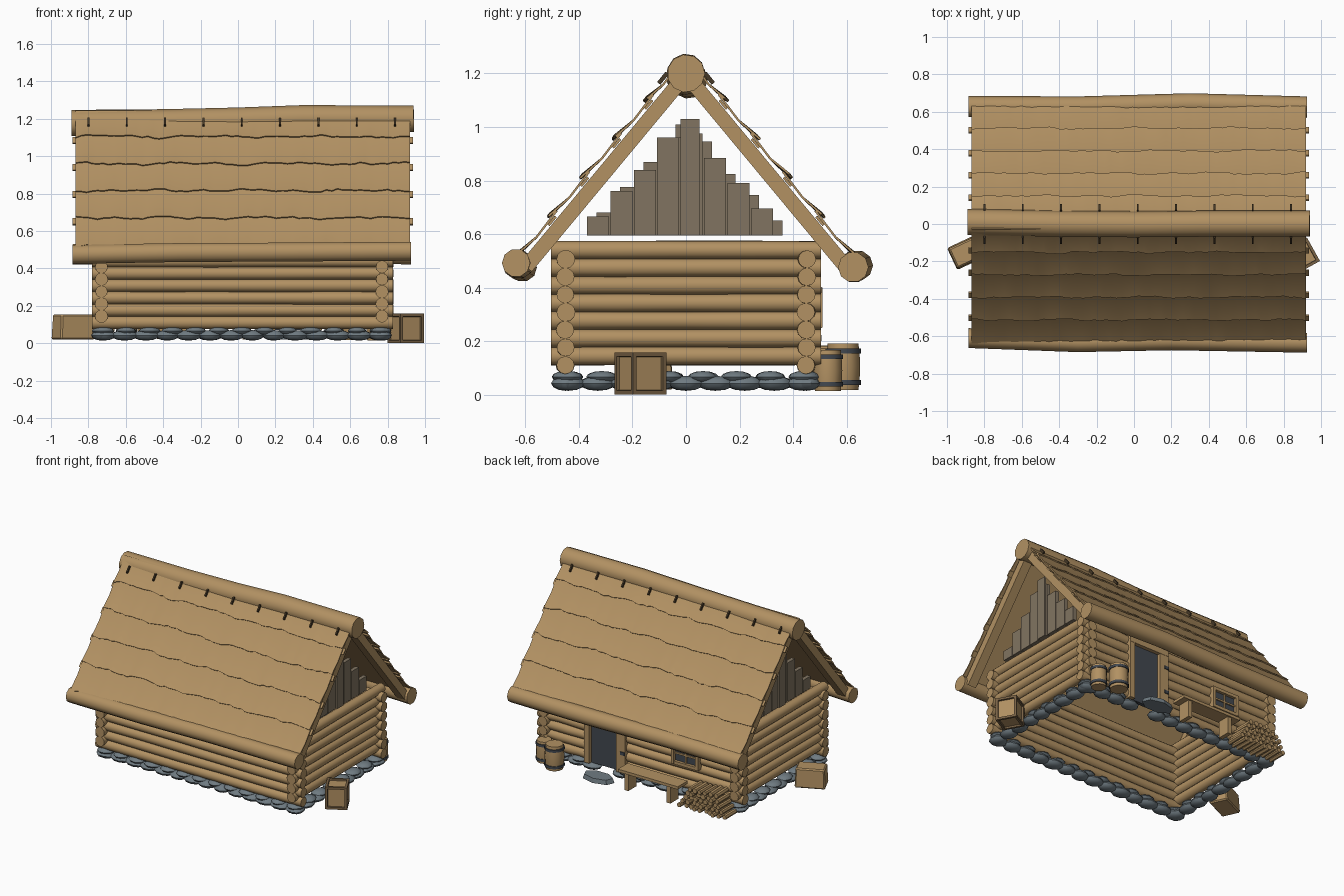
import bpy, bmesh, math, random
from mathutils import Vector, Matrix

if "Cube" in bpy.data.objects:
    bpy.data.objects.remove(bpy.data.objects["Cube"])
random.seed(4)

def mat(name, c):
    m = bpy.data.materials.new(name)
    m.diffuse_color = (*c, 1)
    m.use_nodes = True
    m.node_tree.nodes["Principled BSDF"].inputs["Base Color"].default_value = m.diffuse_color
    return m

WOOD = mat("tan wood", (0.445, 0.284, 0.124))
PLANK = mat("grey planks", (0.22, 0.175, 0.12))
STONE = mat("blue grey stone", (0.16, 0.198, 0.222))
DARK = mat("dark slate", (0.055, 0.065, 0.08))
BROWN = mat("brown frame", (0.19, 0.122, 0.06))
PEG = mat("dark peg", (0.06, 0.04, 0.02))

def finish(name, bm, mats, smooth=True):
    bmesh.ops.recalc_face_normals(bm, faces=bm.faces)
    me = bpy.data.meshes.new(name)
    bm.to_mesh(me)
    bm.free()
    for m in mats:
        me.materials.append(m)
    ob = bpy.data.objects.new(name, me)
    bpy.context.collection.objects.link(ob)
    if smooth:
        bpy.ops.object.select_all(action='DESELECT')
        ob.select_set(True)
        bpy.context.view_layer.objects.active = ob
        bpy.ops.object.shade_smooth_by_angle(angle=math.radians(42))
    return ob

def add_log(bm, pts, r, sides=12, jitter=0.0):
    # round bar through pts; r is one radius or one per point
    pts = [Vector(p) for p in pts]
    q = (pts[-1] - pts[0]).to_track_quat('Z', 'Y')
    rings = []
    for i, p in enumerate(pts):
        rad = r[i] if isinstance(r, list) else r
        rad *= 1 + random.uniform(-jitter, jitter)
        rings.append([bm.verts.new(p + q @ Vector((rad * math.cos(2 * math.pi * k / sides),
                      rad * math.sin(2 * math.pi * k / sides), 0))) for k in range(sides)])
    for a, b in zip(rings, rings[1:]):
        for k in range(sides):
            bm.faces.new((a[k], a[(k + 1) % sides], b[(k + 1) % sides], b[k]))
    bm.faces.new(rings[0])
    bm.faces.new(rings[-1])

def add_box(bm, c, s, rot=None):
    m = Matrix.Translation(c) @ (rot or Matrix()) @ Matrix.Diagonal((*s, 1))
    return bmesh.ops.create_cube(bm, size=1, matrix=m)['verts']

def span(bm, x0, x1, y0, y1, z0, z1):
    add_box(bm, ((x0 + x1) / 2, (y0 + y1) / 2, (z0 + z1) / 2), (x1 - x0, y1 - y0, z1 - z0))

XL, XR, YW = -0.73, 0.77, 0.45

# log walls, long logs and side logs interlocking half a log apart
bm = bmesh.new()
for i in range(7):
    z = 0.11 + 0.066 * i
    for s in (-1, 1):
        runs = [(-0.78, 0.83)]
        if s > 0:                              # doorway cuts the back wall
            runs = [(-0.78, 0.16), (0.43, 0.83)]
        for a, b in runs:
            n = 5
            add_log(bm, [(a + (b - a) * k / n, s * YW + random.uniform(-.003, .003), z) for k in range(n + 1)],
                    0.034, 12, 0.04)
    for x in (XL, XR):
        add_log(bm, [(x, -0.505 + 1.01 * k / 4, z + 0.034) for k in range(5)], 0.034, 12, 0.04)
finish("wall_logs", bm, [WOOD])

# foundation stones in two courses
bm = bmesh.new()
def stone(x, y, z, along_x, w=0.07, h=0.026):
    m = (Matrix.Translation((x, y, z)) @ Matrix.Rotation((0 if along_x else math.pi / 2) + random.uniform(-.2, .2), 4, 'Z')
         @ Matrix.Diagonal((w * random.uniform(.9, 1.1), 0.052, h, 1)))
    bmesh.ops.create_uvsphere(bm, u_segments=9, v_segments=6, radius=1, matrix=m)
for n, zc, w, h in ((14, 0.042, 0.068, 0.028), (13, 0.066, 0.055, 0.022)):
    for k in range(n):
        x = -0.72 + 1.48 * k / (n - 1)
        for y in (-YW, YW):
            if y < 0 or not 0.22 < x < 0.4:
                stone(x, y, zc, True, w, h)
    m = n - 5
    for k in range(m):
        for x in (XL, XR):
            stone(x, -0.44 + 0.88 * k / (m - 1), zc, False, w, h)
finish("foundation_stones", bm, [STONE])

# doorstep slab
bm = bmesh.new()
bmesh.ops.create_cone(bm, cap_ends=True, segments=7, radius1=0.1, radius2=0.09, depth=0.03,
                      matrix=Matrix.Translation((0.285, 0.575, 0.035)) @ Matrix.Diagonal((1.2, 0.65, 1, 1)))
finish("doorstep", bm, [STONE], False)

# ridge and eave logs, slightly bent
bm = bmesh.new()
add_log(bm, [(-0.89, .01, 1.177), (-.4, 0, 1.181), (0, -.003, 1.19), (.35, 0, 1.203), (.94, 0, 1.2)], 0.071, 11)
add_log(bm, [(-0.885, -.61, .475), (-.3, -.632, .485), (.2, -.622, .487), (.925, -.635, .492)], 0.053, 10)
add_log(bm, [(-0.885, .628, .475), (-.3, .625, .48), (.3, .642, .482), (.925, .625, .476)], 0.057, 10)
finish("ridge_and_eave_logs", bm, [WOOD])

# roof: deck, rafters, battens and overlapping ragged sheets on each slope
P0, P1 = Vector((0, 0.05, 1.185)), Vector((0, 0.615, 0.505))
L = (P1 - P0).length
D = (P1 - P0).normalized()
N = Vector((0, -D.z, D.y))
ang = math.atan2(D.z, D.y)
edges = [-.03, .125, .313, .5, .69, L]
frame, sheets, pegs = bmesh.new(), bmesh.new(), bmesh.new()
for s in (-1, 1):
    def at(x, t, o):
        p = P0 + D * t + N * o
        return Vector((x, s * p.y, p.z))
    rot = Matrix.Rotation(s * ang, 4, 'X')
    add_box(frame, at(.025, L / 2, -.01), (1.76, L, .012), rot)
    for x in (-.825, .875):
        add_box(frame, at(x, L / 2 - .02, -.034), (.065, L + .06, .05), rot)
    for i in range(5):
        t0, t1 = edges[i] - 0.03, edges[i + 1]
        tm = t0 + (t1 - t0) * .55
        if i < 4:
            add_box(frame, at(.025, t1 + .01, .004), (1.82, .042, .01), rot)
        nx, grid = 60, []
        ph = random.uniform(0, 6)
        for k in range(nx + 1):
            x = -0.87 + 1.79 * k / nx
            edge = t1 + .009 * math.sin(k * .55 + ph) * math.cos(k * .21) + random.uniform(-.005, .005)
            lift = .029 + random.uniform(-.003, .003)
            prof = [(t0, .019), (tm, .014), (edge, lift), (edge, lift - .008),
                    (tm, .006), (t0, .011)]
            grid.append([sheets.verts.new(at(x, *p)) for p in prof])
        for a, b in zip(grid, grid[1:]):
            for j in range(6):
                sheets.faces.new((a[j], a[(j + 1) % 6], b[(j + 1) % 6], b[j]))
        sheets.faces.new(grid[0])
        sheets.faces.new(grid[-1])
    # small pegs beside the ridge
    for k in range(9):
        add_box(pegs, at(-0.8 + 0.205 * k, 0.025, .026), (.01, .05, .016), rot)
finish("roof_frame", frame, [WOOD], False)
finish("roof_sheets", sheets, [WOOD])
finish("ridge_pegs", pegs, [PEG], False)

# stepped gable planks
bm = bmesh.new()
tops = [.665, .76, .84, .96, .975, .885, .79, .695]
for i, t in enumerate(tops):
    y = -0.37 + 0.0875 * i
    span(bm, XR - .015, XR + .012, y, y + .082, .595, t)
    span(bm, XL - .012, XL + .015, -y - .092, -y - .01, .595, t - .015)
span(bm, XR + .01, XR + .022, -.02, .05, .595, 1.03)
span(bm, XL - .022, XL - .01, -.04, .03, .595, 1.01)
finish("gable_planks", bm, [PLANK], False)

# doorway: dark door, jambs, lintel, hinges
bm = bmesh.new()
span(bm, .19, .42, .45, .475, .07, .5)
for z in (.2, .38):
    span(bm, .13, .165, .499, .506, z, z + .022)
finish("door", bm, [DARK], False)
bm = bmesh.new()
span(bm, .13, .2, .42, .5, .07, .52)
span(bm, .41, .45, .42, .5, .07, .52)
span(bm, .13, .45, .42, .502, .48, .53)
finish("door_frame", bm, [WOOD], False)

# window with cross bars
WX, WZ = -.345, .325
bm = bmesh.new()
span(bm, WX - .09, WX + .09, .47, .488, WZ - .06, WZ + .06)
finish("window_panes", bm, [DARK], False)
bm = bmesh.new()
for d in (-1, 1):
    add_box(bm, (WX + d * .095, .49, WZ), (.022, .04, .15))
    add_box(bm, (WX, .49, WZ + d * .065), (.21, .036, .022))
add_box(bm, (WX, .487, WZ), (.012, .02, .13))
add_box(bm, (WX, .487, WZ), (.19, .018, .012))
finish("window_frame", bm, [WOOD], False)

# bench
bm = bmesh.new()
span(bm, -.37, .1, .51, .62, .14, .16)
for x in (.04, -.29):
    span(bm, x - .015, x + .015, .52, .61, 0.02, .142)
finish("bench", bm, [WOOD], False)

# stacked firewood
bm = bmesh.new()
for row in range(5):
    for k in range(10 - row):
        x = -.73 + .038 * (k + row * .5) + random.uniform(-.003, .003)
        z = .038 + .032 * row
        a = random.uniform(-.015, .015)
        add_log(bm, [(x, .49 + a, z), (x + a * .3, .62 + a, z)], random.uniform(.015, .019), 7)
finish("firewood", bm, [WOOD])

# barrels with hoops
for i, (x, y, r, h, z0) in enumerate(((.74, .53, .054, .152, .014), (.62, .587, .064, .172, .018))):
    bm = bmesh.new()
    add_log(bm, [(x, y, z0 + h * t) for t in (0, .25, .5, .75, 1)],
            [r * f for f in (.9, .97, 1, .97, .9)], 12)
    finish(f"barrel_{i + 1}", bm, [WOOD])
    bm = bmesh.new()
    for t in (.16, .84):
        z = z0 + h * t
        add_log(bm, [(x, y, z - .009), (x, y, z + .009)], r * 1.04, 12)
    finish(f"barrel_hoops_{i + 1}", bm, [DARK])

# framed crate on the right, standing on the ground
bm = bmesh.new()
add_box(bm, (.897, -.17, .079), (.143, .143, .158), Matrix.Rotation(math.radians(29), 4, 'Z'))
inner = list(bm.faces)
bmesh.ops.inset_individual(bm, faces=inner, thickness=.022, depth=0)
bmesh.ops.inset_individual(bm, faces=inner, thickness=.002, depth=-.012)
for f in inner:
    f.material_index = 1
finish("right_crate", bm, [BROWN, WOOD], False)

# plain tapered chest on the left
bm = bmesh.new()
vs = add_box(bm, (0, 0, 0), (.2, .13, .135))
for v in vs:
    if v.co.z > 0:
        v.co.x *= .94
        v.co.y *= .88
bmesh.ops.bevel(bm, geom=list(bm.edges), offset=.008, segments=1, affect='EDGES')
bm.transform(Matrix.Translation((-.882, -.145, .087)) @ Matrix.Rotation(math.radians(25), 4, 'Z'))
finish("left_chest", bm, [WOOD], False)
